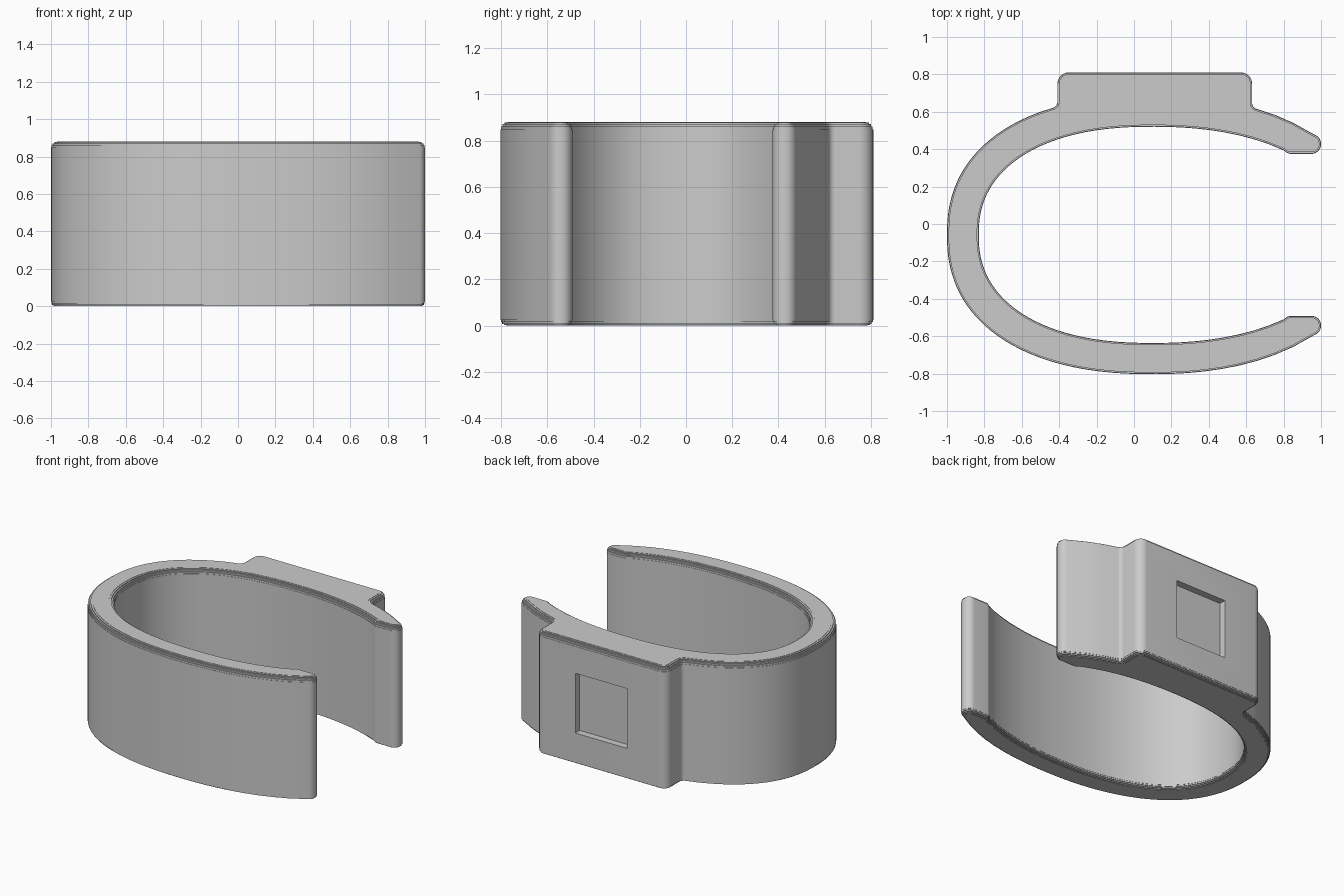
import bpy, bmesh, math
from mathutils import Vector

if "Cube" in bpy.data.objects:
    bpy.data.objects.remove(bpy.data.objects["Cube"])

CY = -0.058          # symmetry line of the band
CX = 0.1             # widest point of the band
HEIGHT = 0.88


def arc(x, left, right, half):
    """Half height of the squarish oval band curve at x."""
    a, p = (left, 2.3) if x < CX else (right, 2.2)
    t = min(1.0, abs(x - CX) / a)
    return half * (1 - t ** p) ** (1 / p)


def curve(x_end, left, right, half, n=40):
    """Points from the leftmost point along the upper half to x_end."""
    x0 = CX - left
    pts = []
    for i in range(n + 1):
        x = x0 + (x_end - x0) * (1 - math.cos(math.pi / 2 * i / n)) ** 1.3
        pts.append((x, arc(x, left, right, half), 0))
    return pts


def rounded(pts, n=6):
    """Replace each corner that has a radius by an arc."""
    out = []
    for i, (x, y, r) in enumerate(pts):
        p = Vector((x, y))
        if r == 0:
            out.append(p)
            continue
        a = (Vector(pts[i - 1][:2]) - p).normalized()
        b = (Vector(pts[(i + 1) % len(pts)][:2]) - p).normalized()
        half = a.angle(b) / 2
        c = p + (a + b).normalized() * (r / math.sin(half))
        s, e = p + a * (r / math.tan(half)) - c, p + b * (r / math.tan(half)) - c
        for k in range(n + 1):
            out.append(c + (s * (1 - k / n) + e * (k / n)).normalized() * r)
    return out


def inset(pts, d):
    """Move a clockwise outline inwards by d."""
    out = []
    for i, p in enumerate(pts):
        u = (p - pts[i - 1]).normalized()
        v = (pts[(i + 1) % len(pts)] - p).normalized()
        n1, n2 = Vector((u.y, -u.x)), Vector((v.y, -v.x))
        m = (n1 + n2).normalized()
        out.append(p + m * (d / max(0.5, m.dot(n1))))
    return out


def flip(pts):
    return [(x, -y, r) for x, y, r in pts]


# Outline of the open band, clockwise seen from above, y measured from CY
OUT = (1.1, 1.165, 0.745)
outer = curve(0.95, *OUT)
inner = curve(0.80, 0.93, 1.04, 0.578)
tip = [(1.0, 0.46 - CY, 0.05), (1.0, 0.375 - CY, 0.05), (0.825, 0.375 - CY, 0.04)]

# Mounting block standing on the back of the band
L, R, BACK = -0.41, 0.632, 0.81 - CY
block = [(L, arc(L, *OUT), 0.03), (L, BACK, 0.06),
         (R, BACK, 0.06), (R, arc(R, *OUT), 0.03)]
upper = ([p for p in outer[1:] if p[0] < L - 0.035] + block
         + [p for p in outer if p[0] > R + 0.035])
outline = rounded(flip(outer[::-1]) + upper + tip
                  + inner[::-1] + flip(inner[1:]) + flip(tip[::-1]))
outline = [Vector((p.x, p.y + CY)) for p in outline]
clean = [p for i, p in enumerate(outline) if (p - outline[i - 1]).length > 1e-4]

# Stack of rings: the upper and lower rims are rounded in small terraces
STEPS = 5
rings = []
for z0, sign, r in ((0, 1, 0.036), (HEIGHT, -1, 0.046)):
    rim = []
    for k in range(STEPS):
        a, b = (math.pi / 2 * (k + j) / STEPS for j in (0, 1))
        d = r * (1 - math.cos(a))
        rim.append((d, z0 + sign * r * (1 - math.sin(a))))
        rim.append((d, z0 + sign * r * (1 - math.sin(b))))
    rings += rim[::-1] if sign > 0 else rim

bm = bmesh.new()
layers = [[bm.verts.new((p.x, p.y, z)) for p in inset(clean, d)] for d, z in rings]
n = len(clean)
for lo, hi in zip(layers, layers[1:]):
    for i in range(n):
        j = (i + 1) % n
        bm.faces.new((lo[i], lo[j], hi[j], hi[i]))
bm.faces.new(layers[0])
bm.faces.new(layers[-1])
bmesh.ops.recalc_face_normals(bm, faces=bm.faces)
mesh = bpy.data.meshes.new("band_clip")
bm.to_mesh(mesh)
bm.free()
band = bpy.data.objects.new("band_clip", mesh)
bpy.context.collection.objects.link(band)

grey = bpy.data.materials.new("plain_grey")
grey.diffuse_color = (0.6, 0.6, 0.6, 1)
grey.use_nodes = True
grey.node_tree.nodes["Principled BSDF"].inputs["Base Color"].default_value = grey.diffuse_color
mesh.materials.append(grey)

# Square pocket in the back of the block
bpy.ops.mesh.primitive_cube_add(size=1, location=(0.11, 0.81, 0.44))
cutter = bpy.context.object
cutter.name = "pocket_cutter"
cutter.scale = (0.41, 0.10, 0.43)
cutter.hide_render = True
cutter.data.materials.append(grey)

bpy.context.view_layer.objects.active = band
cut = band.modifiers.new("pocket", 'BOOLEAN')
cut.operation = 'DIFFERENCE'
cut.solver = 'EXACT'
cut.object = cutter
bpy.ops.object.modifier_apply(modifier=cut.name)
bpy.data.objects.remove(cutter)

bpy.ops.object.select_all(action='DESELECT')
band.select_set(True)
bpy.ops.object.shade_smooth_by_angle(angle=math.radians(30))
